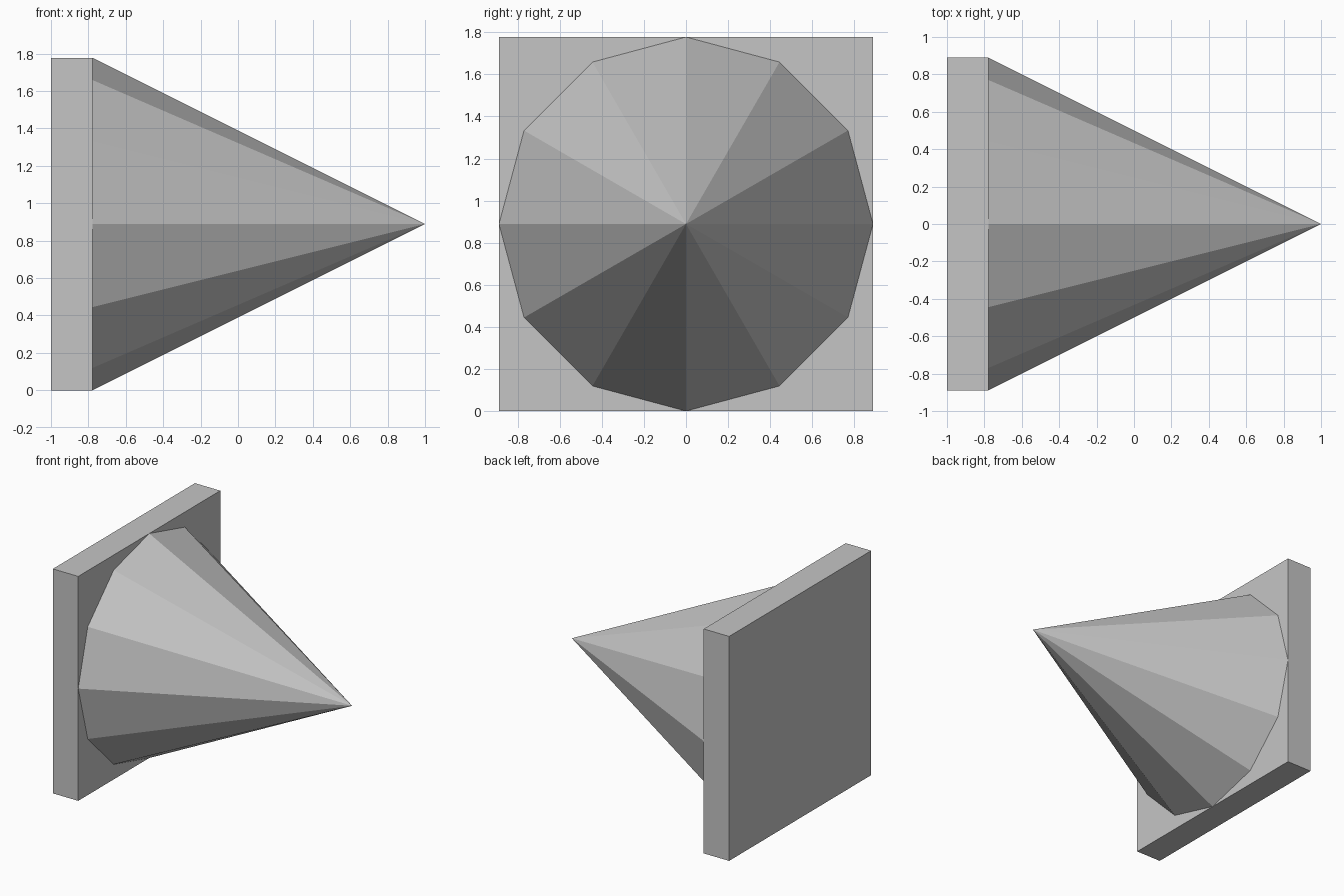
import bpy
import math
from mathutils import Matrix

cube = bpy.data.objects.get("Cube")
if cube:
    bpy.data.objects.remove(cube, do_unlink=True)

SIDE = 16 / 9            # plate width and height
THICK = SIDE / 8         # plate thickness
R = SIDE / 2
FACE_X = -1 + THICK      # plane where the cone meets the plate

# Single grey material
grey = bpy.data.materials.new("light_grey")
grey.use_nodes = True
colour = (0.56, 0.56, 0.56, 1)
grey.diffuse_color = colour
grey.node_tree.nodes["Principled BSDF"].inputs["Base Color"].default_value = colour


def finish(name):
    obj = bpy.context.object
    obj.name = obj.data.name = name
    obj.data.materials.append(grey)
    return obj


# Square back plate
bpy.ops.mesh.primitive_cube_add(size=1, location=(-1 + THICK / 2, 0, R))
plate = finish("base_plate")
plate.data.transform(Matrix.Diagonal((THICK, SIDE, SIDE, 1)))

# Twelve-sided spike pointing along +x
length = 1 - FACE_X
bpy.ops.mesh.primitive_cone_add(vertices=12, radius1=R, radius2=0, depth=length,
                                location=(FACE_X + length / 2, 0, R))
spike = finish("cone_spike")
spike.data.transform(Matrix.Rotation(math.pi / 2, 4, 'Y'))
